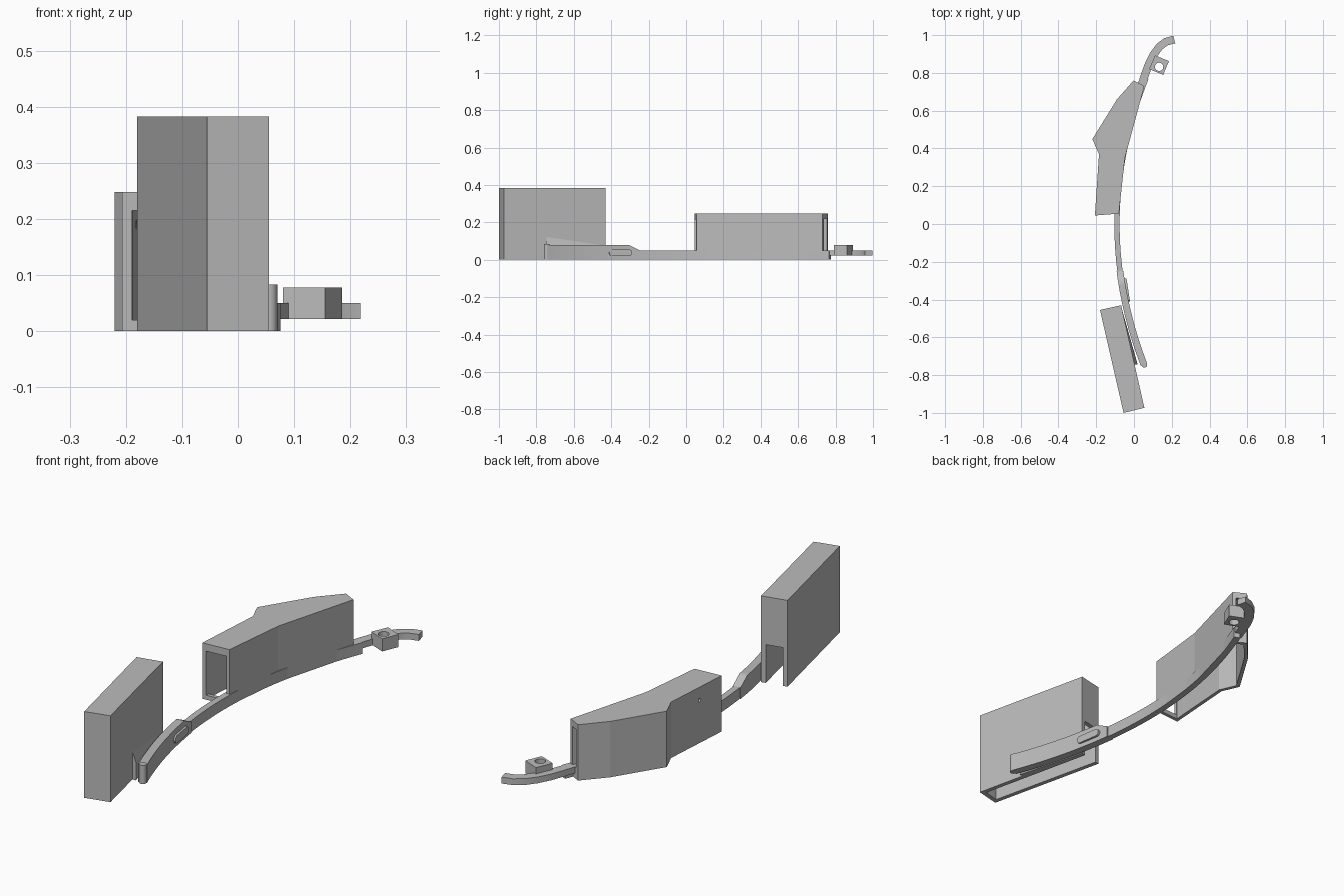
import bpy, bmesh, math
from mathutils import Vector

if "Cube" in bpy.data.objects:
    bpy.data.objects.remove(bpy.data.objects["Cube"])

grey = bpy.data.materials.new("plain_grey")
grey.use_nodes = True
colour = (0.5, 0.5, 0.5, 1)
grey.diffuse_color = colour
grey.node_tree.nodes["Principled BSDF"].inputs["Base Color"].default_value = colour


def finish(name, bm):
    bmesh.ops.recalc_face_normals(bm, faces=bm.faces)
    mesh = bpy.data.meshes.new(name)
    bm.to_mesh(mesh)
    bm.free()
    mesh.materials.append(grey)
    ob = bpy.data.objects.new(name, mesh)
    bpy.context.collection.objects.link(ob)
    return ob


def select(ob):
    bpy.ops.object.select_all(action='DESELECT')
    ob.select_set(True)
    bpy.context.view_layer.objects.active = ob


def smooth(ob):
    select(ob)
    bpy.ops.object.shade_smooth_by_angle(angle=math.radians(30))


def prism(name, outline, z0, z1):
    bm = bmesh.new()
    face = bm.faces.new([bm.verts.new((x, y, z0)) for x, y in outline])
    top = bmesh.ops.extrude_face_region(bm, geom=[face])["geom"]
    for v in top:
        if isinstance(v, bmesh.types.BMVert):
            v.co.z = z1
    return finish(name, bm)


def cylinder(name, centre, radius, z0, z1, sides=24):
    ring = [(centre[0] + radius * math.cos(math.tau * i / sides),
             centre[1] + radius * math.sin(math.tau * i / sides)) for i in range(sides)]
    return prism(name, ring, z0, z1)


def cut(ob, cutter):
    mod = ob.modifiers.new("cut", 'BOOLEAN')
    mod.operation = 'DIFFERENCE'
    mod.solver = 'EXACT'
    mod.object = cutter
    select(ob)
    bpy.ops.object.modifier_apply(modifier=mod.name)
    bpy.data.objects.remove(cutter)


def inset(outline, wall):
    # Move every side of a counter-clockwise outline inwards
    pts = [Vector(p) for p in outline]
    result = []
    for i, p in enumerate(pts):
        a = (p - pts[i - 1]).normalized()
        b = (pts[(i + 1) % len(pts)] - p).normalized()
        na, nb = Vector((-a.y, a.x)), Vector((-b.y, b.x))
        result.append(p + (na + nb) * wall / (1 + na.dot(nb)))
    return result


def ribbon(name, path, width, bottom, top):
    # Rectangular strip along a path; top is a height rule of y
    bm = bmesh.new()
    rings = []
    for i, p in enumerate(path):
        t = (Vector(path[min(i + 1, len(path) - 1)]) - Vector(path[max(i - 1, 0)])).normalized()
        n = Vector((t.y, -t.x)) * width / 2
        a, b = Vector(p) - n, Vector(p) + n
        h = top(p[1])
        rings.append([bm.verts.new((q.x, q.y, z)) for q, z in
                      ((a, bottom), (b, bottom), (b, h), (a, h))])
    for r, s in zip(rings, rings[1:]):
        for k in range(4):
            bm.faces.new((r[k], r[(k + 1) % 4], s[(k + 1) % 4], s[k]))
    bm.faces.new(rings[0])
    bm.faces.new(rings[-1])
    ob = finish(name, bm)
    smooth(ob)
    return ob


def arc(y0, y1, n):
    ys = [y0 + (y1 - y0) * i / n for i in range(n + 1)]
    return [(-0.09 + 0.258 * y * y, y) for y in ys]


# Tall front box, open below, with a doorway at the back end
box_outline = [(-0.055, -1.0), (0.055, -0.973), (-0.068, -0.43), (-0.18, -0.455)]
front_box = prism("front_box", box_outline, 0, 0.383)
cut(front_box, prism("cutter", inset(box_outline, 0.02), -0.05, 0.36))
doorway = [(-0.078, -0.48), (-0.096, -0.395), (-0.17, -0.412), (-0.151, -0.49)]
cut(front_box, prism("cutter", doorway, -0.05, 0.17))

# Angular holder, open below and at both ends
holder_outline = [(-0.207, 0.045), (-0.08, 0.055), (-0.048, 0.35), (0.055, 0.73),
                  (-0.002, 0.76), (-0.09, 0.66), (-0.22, 0.45), (-0.207, 0.418), (-0.185, 0.37)]
holder = prism("holder", holder_outline, 0, 0.248)
cut(holder, prism("cutter", inset(holder_outline, 0.016), -0.05, 0.23))
cut(holder, prism("cutter", [(-0.19, 0), (-0.095, 0), (-0.092, 0.1), (-0.187, 0.1)], 0.02, 0.215))
cut(holder, prism("cutter", [(0.023, 0.702), (0.061, 0.772), (0.031, 0.788), (-0.007, 0.718)],
                  0.05, 0.22))

# Small hole in the holder's outer wall
drill = cylinder("cutter", (0, 0), 0.008, -0.04, 0.04, 12)
drill.rotation_euler = (0, math.pi / 2, 0)
drill.location = (-0.197, 0.187, 0.19)
bpy.context.view_layer.update()
cut(holder, drill)

# Curved band: a slim rear run and a taller front run with a ramp
ribbon("rear_band", arc(-0.26, 0.77, 28), 0.028, 0, lambda y: 0.05)
ribbon("front_band", arc(-0.745, -0.25, 33), 0.036, 0,
       lambda y: 0.08 - 0.03 * min(max((y + 0.31) / 0.06, 0), 1))
smooth(cylinder("end_rod", (0.055, -0.745), 0.015, 0, 0.083))

# Raised oval pad on the band's side
bm = bmesh.new()
loop = []
for i in range(24):
    a = math.tau * (i + 0.5) / 24
    loop.append(bm.verts.new((0, math.copysign(0.045, math.cos(a)) + 0.017 * math.cos(a),
                              0.017 * math.sin(a))))
pad_face = bm.faces.new(loop)
for v in bmesh.ops.extrude_face_region(bm, geom=[pad_face])["geom"]:
    if isinstance(v, bmesh.types.BMVert):
        v.co.x = 0.02
pad = finish("oval_pad", bm)
pad.location = (-0.05, -0.352, 0.037)
pad.rotation_euler.z = 0.15
smooth(pad)

# Tapered gusset joining the box to the band
bm = bmesh.new()
for x, y, h in ((-0.07, -0.43, 0.08), (0, -0.745, 0.13), (0.02, -0.745, 0.08)):
    bm.verts.new((x, y, 0))
    bm.verts.new((x, y, h))
bmesh.ops.convex_hull(bm, input=bm.verts)
finish("gusset", bm)

# Curled hook at the rear
hook = [(0.04, 0.735), (0.058, 0.79), (0.08, 0.85), (0.106, 0.9), (0.135, 0.939),
        (0.17, 0.965), (0.213, 0.977)]
ribbon("rear_hook", hook, 0.042, 0.022, lambda y: 0.05)

# Square block with a round hole
block = prism("hole_block", [(0.155, 0.79), (0.185, 0.862), (0.112, 0.893), (0.08, 0.82)],
              0.022, 0.078)
cut(block, cylinder("cutter", (0.133, 0.832), 0.022, -0.05, 0.1))
